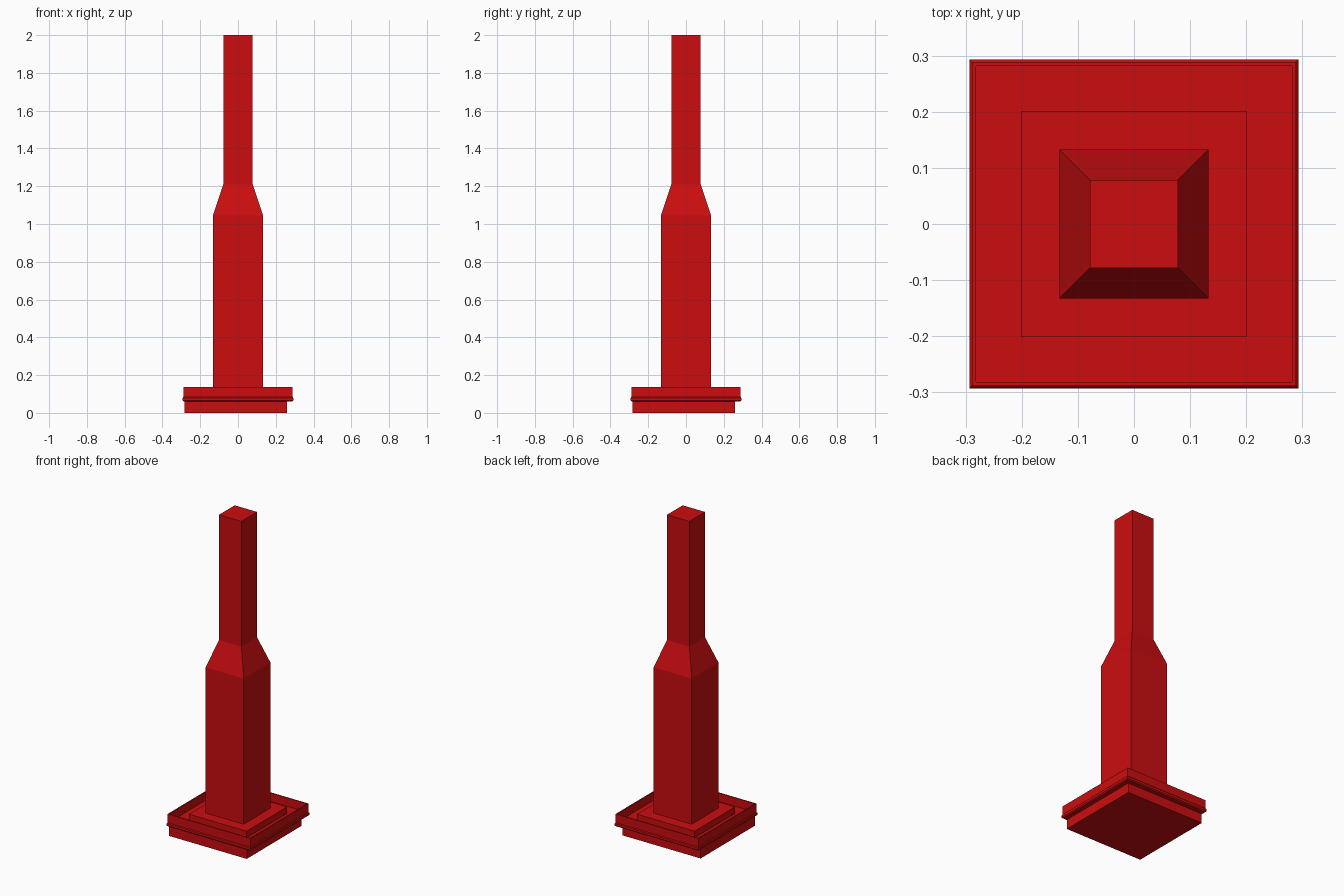
import bpy
import bmesh

if "Cube" in bpy.data.objects:
    bpy.data.objects.remove(bpy.data.objects["Cube"])

# Single red finish
red = bpy.data.materials.new("red")
red.use_nodes = True
colour = (0.60, 0.004, 0.005, 1)
red.diffuse_color = colour
red.node_tree.nodes["Principled BSDF"].inputs["Base Color"].default_value = colour


def square_loft(name, profile, centre=0.0):
    """Stack square rings given as (half width, height) and cap both ends."""
    bm = bmesh.new()
    rings = []
    for half, z in profile:
        corners = [(-half, -half), (half, -half), (half, half), (-half, half)]
        rings.append([bm.verts.new((x + centre, y + centre, z)) for x, y in corners])
    for low, high in zip(rings, rings[1:]):
        for i in range(4):
            j = (i + 1) % 4
            bm.faces.new((low[i], low[j], high[j], high[i]))
    bm.faces.new(reversed(rings[0]))
    bm.faces.new(rings[-1])
    bmesh.ops.recalc_face_normals(bm, faces=bm.faces[:])
    mesh = bpy.data.meshes.new(name)
    bm.to_mesh(mesh)
    bm.free()
    mesh.materials.append(red)
    obj = bpy.data.objects.new(name, mesh)
    bpy.context.collection.objects.link(obj)
    return obj


# Bottom slab, set slightly off centre under the tray
square_loft("base_slab", [(0.272, 0), (0.272, 0.062)], centre=-0.012)

# Tray with a protruding lower lip, a thin raised rim and a sunken floor
square_loft("rimmed_tray", [
    (0.286, 0.06), (0.293, 0.066), (0.293, 0.079), (0.289, 0.084),
    (0.289, 0.138), (0.282, 0.138), (0.282, 0.085)])

# Step carrying the column
square_loft("column_step", [(0.201, 0.085), (0.201, 0.127)])

# Column: wide shaft, tapered shoulder, narrow shaft
square_loft("column", [(0.133, 0.127), (0.133, 1.045), (0.078, 1.21), (0.078, 2.0)])
